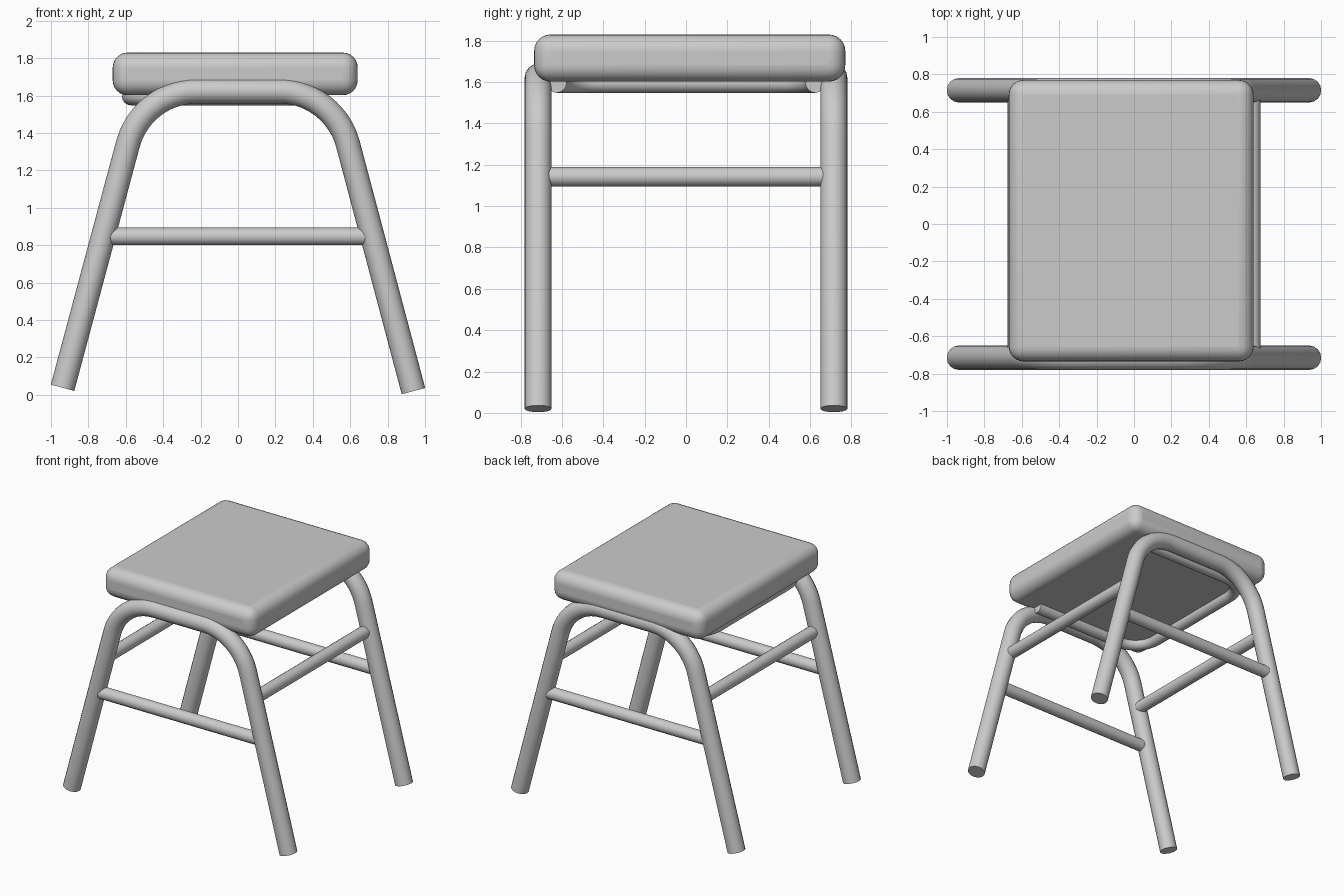
import bpy, math
from mathutils import Vector

if "Cube" in bpy.data.objects:
    bpy.data.objects.remove(bpy.data.objects["Cube"])


def fillet(points, radius, steps=14):
    """Polyline with its inner corners rounded to the given radius."""
    pts = [Vector(p) for p in points]
    out = [pts[0]]
    for a, b, c in zip(pts, pts[1:], pts[2:]):
        u, v = (a - b).normalized(), (c - b).normalized()
        half = u.angle(v) / 2
        t = radius / math.tan(half)
        centre = b + (u + v).normalized() * radius / math.sin(half)
        p, q = b + u * t - centre, b + v * t - centre
        total = p.angle(q)
        for i in range(steps + 1):
            k = i / steps
            out.append(centre + (p * math.sin((1 - k) * total)
                                 + q * math.sin(k * total)) / math.sin(total))
    out.append(pts[-1])
    return out


def finish(ob, angle=40):
    bpy.ops.object.select_all(action='DESELECT')
    ob.select_set(True)
    bpy.context.view_layer.objects.active = ob
    if ob.type == 'CURVE':
        bpy.ops.object.convert(target='MESH')
    bpy.ops.object.shade_smooth_by_angle(angle=math.radians(angle))


def tube(name, points, radius):
    cu = bpy.data.curves.new(name, 'CURVE')
    cu.dimensions = '3D'
    cu.bevel_depth = radius
    cu.bevel_resolution = 6
    cu.use_fill_caps = True
    sp = cu.splines.new('POLY')
    sp.points.add(len(points) - 1)
    for p, co in zip(sp.points, points):
        p.co = (*co, 1)
    ob = bpy.data.objects.new(name, cu)
    bpy.context.collection.objects.link(ob)
    finish(ob)


# Seat cushion
bpy.ops.mesh.primitive_cube_add(size=1, location=(-0.015, 0.018, 1.716))
seat = bpy.context.object
seat.name = "seat"
seat.scale = (1.31, 1.505, 0.228)
bpy.ops.object.transform_apply(location=False, rotation=False, scale=True)
bevel = seat.modifiers.new("round_edges", 'BEVEL')
bevel.width = 0.08
bevel.segments = 6
finish(seat, 60)

# Bent leg arches and their low stretchers
for name, s in (("front", -1), ("back", 1)):
    y = 0.715 * s
    arch = fillet([(-0.938, y, 0.038), (-0.513, y, 1.623),
                   (0.513, y, 1.623), (0.938, y, 0.02)], 0.38)
    tube(name + "_leg_arch", arch, 0.065)
    tube(name + "_stretcher", [(-0.69, 0.72 * s, 0.847), (0.69, 0.72 * s, 0.847)], 0.047)

# High side stretchers
for name, s in (("left", -1), ("right", 1)):
    tube(name + "_stretcher", [(0.63 * s, -0.69, 1.142), (0.63 * s, 0.69, 1.142)], 0.047)

# U-shaped support under the seat, open to the right
support = fillet([(0.42, -0.625, 1.595), (-0.573, -0.625, 1.595),
                  (-0.573, 0.625, 1.595), (0.42, 0.625, 1.595)], 0.2)
tube("seat_support", support, 0.047)
